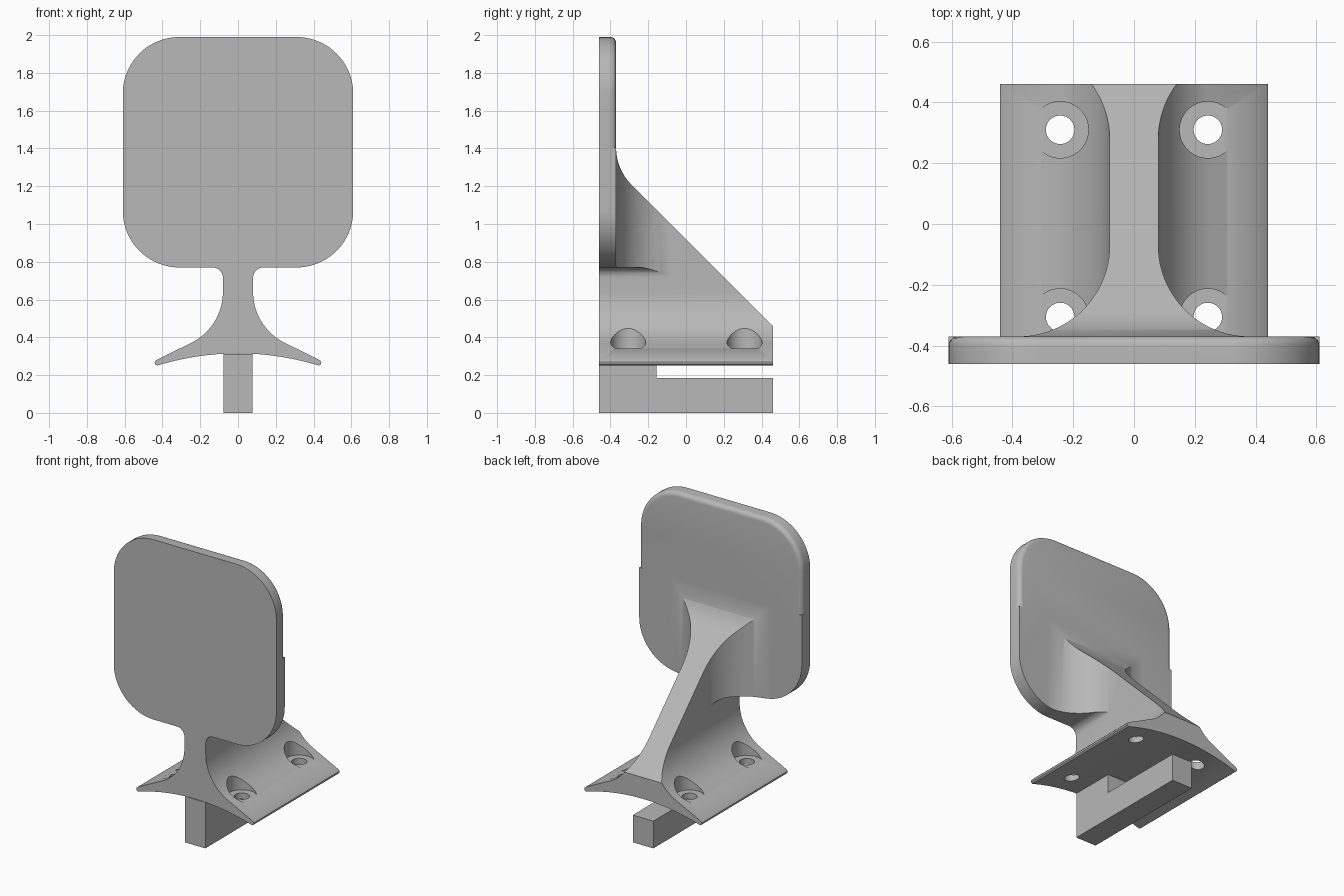
import bpy, bmesh, math
from mathutils import Vector

if "Cube" in bpy.data.objects:
    bpy.data.objects.remove(bpy.data.objects["Cube"], do_unlink=True)

grey = bpy.data.materials.new("plain grey")
grey.use_nodes = True
COLOUR = (0.48, 0.48, 0.48, 1)
grey.diffuse_color = COLOUR
grey.node_tree.nodes["Principled BSDF"].inputs["Base Color"].default_value = COLOUR

FRONT, BACK, PLATE_BACK = -0.46, 0.46, -0.37
WEB = 0.08          # half thickness of the web
BIG = 0.3           # plate corners, flare and flange sweep


def arc(cx, cy, r, start, end, n=20):
    angles = [math.radians(start + (end - start) * i / n) for i in range(n + 1)]
    return [(cx + r * math.cos(a), cy + r * math.sin(a)) for a in angles]


def mirrored(half):
    """Close a half outline across the centre line."""
    return half + [(-x, y) for x, y in reversed(half) if abs(x) > 1e-6]


def prism(name, outline, axis, lo, hi):
    """Extrude a 2D outline along the axis it does not span."""
    def place(p, d):
        return {"x": (d, *p), "y": (p[0], d, p[1]), "z": (*p, d)}[axis]
    bm = bmesh.new()
    face = bm.faces.new([bm.verts.new(place(p, lo)) for p in outline])
    top = bmesh.ops.extrude_face_region(bm, geom=[face])["geom"]
    shift = Vector(place((0, 0), hi - lo))
    bmesh.ops.translate(bm, vec=shift, verts=[v for v in top if isinstance(v, bmesh.types.BMVert)])
    bmesh.ops.recalc_face_normals(bm, faces=bm.faces)
    mesh = bpy.data.meshes.new(name)
    bm.to_mesh(mesh)
    bm.free()
    mesh.materials.append(grey)
    obj = bpy.data.objects.new(name, mesh)
    bpy.context.collection.objects.link(obj)
    return obj


def apply_modifier(obj, mod):
    bpy.context.view_layer.objects.active = obj
    bpy.ops.object.modifier_apply(modifier=mod.name)


def combine(obj, tool, operation):
    mod = obj.modifiers.new(operation, "BOOLEAN")
    mod.operation, mod.object, mod.solver = operation, tool, "EXACT"
    apply_modifier(obj, mod)
    bpy.data.objects.remove(tool, do_unlink=True)


# Swept flange, neck and lower plate outline, extruded front to back
lower_corner = arc(0.31, 1.07, BIG, 270, 360)
underside = [(0.43 * i / 12, 0.315 - 0.065 * (i / 12) ** 2) for i in range(13)]
tip = [(0.44, 0.258), (0.441, 0.27), (0.432, 0.28)]
sweep = arc(WEB + BIG, 0.64, BIG, 243.5, 180)
neck_fillet = arc(0.135, 0.715, 0.055, 180, 90, 10)
bracket = prism("sign_bracket", mirrored(underside + tip + sweep + neck_fillet
                + lower_corner + [(0.61, 1.5), (0, 1.5)]), "y", FRONT, BACK)

# Sloping back edge, blended into the plate
slope = prism("slope_envelope", [(-0.6, 0), (0.7, 0), (0.7, 0.22)]
              + arc(PLATE_BACK + 0.278, 1.405, 0.278, 225, 180, 14)
              + [(-0.6, 1.405)], "x", -1, 1)
combine(bracket, slope, "INTERSECT")

# Side pockets leave a thin web that flares into the plate
for side in (1, -1):
    flare = arc(WEB + BIG, PLATE_BACK + BIG, BIG, 180, 270, 24)
    pocket = [(WEB, 0.7)] + flare + [(0.8, PLATE_BACK), (0.8, 0.7)]
    combine(bracket, prism("pocket", [(side * x, y) for x, y in pocket],
                           "z", 0.715, 2.2), "DIFFERENCE")

# Upright plate with a softened back rim
quarter = arc(0.31, 1.69, BIG, 0, 90)
plate = prism("plate", mirrored(lower_corner + quarter), "y", FRONT, PLATE_BACK)
bm = bmesh.new()
bm.from_mesh(plate.data)
rim = [e for e in bm.edges if all(abs(v.co.y - PLATE_BACK) < 1e-4 for v in e.verts)]
bmesh.ops.bevel(bm, geom=rim, offset=0.03, segments=5, profile=0.5, affect="EDGES")
bm.to_mesh(plate.data)
bm.free()
combine(bracket, plate, "UNION")

# Countersunk screw holes through the flange
for x in (-0.243, 0.243):
    for y in (-0.306, 0.31):
        combine(bracket, prism("bore", arc(x, y, 0.093, 0, 350, 35), "z", 0.34, 0.62), "DIFFERENCE")
        combine(bracket, prism("hole", arc(x, y, 0.047, 0, 348, 29), "z", 0.1, 0.5), "DIFFERENCE")

# Stepped locating rail underneath
rail = prism("rail", [(FRONT, 0), (BACK, 0), (BACK, 0.185), (-0.155, 0.185),
                      (-0.155, 0.312), (FRONT, 0.312)], "x", -0.077, 0.077)
combine(bracket, rail, "UNION")

bpy.ops.object.select_all(action="DESELECT")
bracket.select_set(True)
bpy.context.view_layer.objects.active = bracket
bpy.ops.object.shade_smooth_by_angle(angle=math.radians(30))
